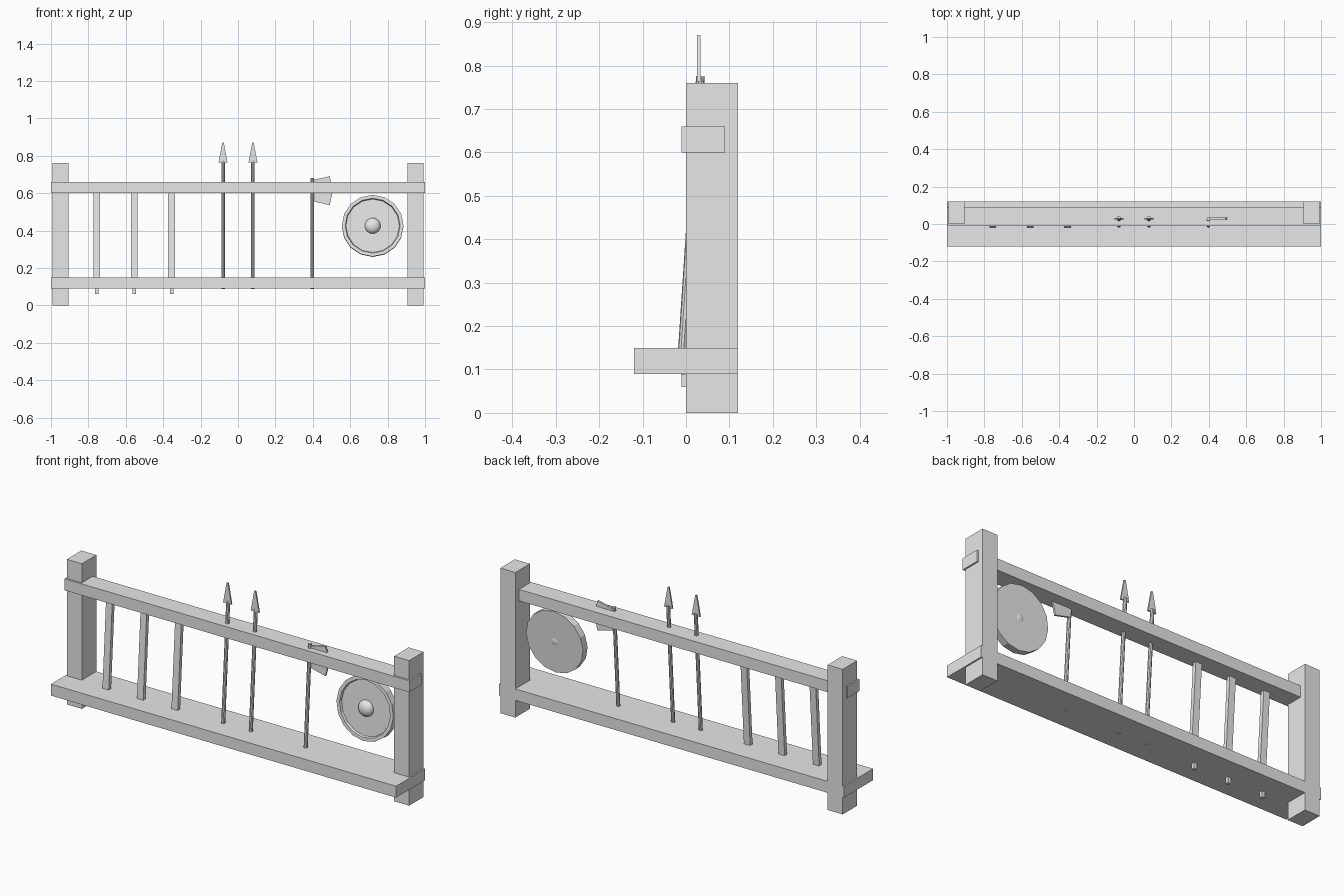
import bpy, bmesh, math
from mathutils import Vector, Matrix

cube = bpy.data.objects.get("Cube")
if cube:
    bpy.data.objects.remove(cube, do_unlink=True)

grey = bpy.data.materials.new("plain_grey")
grey.use_nodes = True
grey.diffuse_color = (0.8, 0.8, 0.8, 1)
grey.node_tree.nodes["Principled BSDF"].inputs["Base Color"].default_value = (0.8, 0.8, 0.8, 1)

SLOPE = 0.066                 # backward lean of everything on the rack
LEAN = -math.atan(SLOPE)


def lean_y(z):
    return -0.008 + SLOPE * (z - 0.15)


def finish(name, bm, matrix=Matrix()):
    bmesh.ops.recalc_face_normals(bm, faces=bm.faces)
    bm.transform(matrix)
    mesh = bpy.data.meshes.new(name)
    bm.to_mesh(mesh)
    bm.free()
    mesh.materials.append(grey)
    obj = bpy.data.objects.new(name, mesh)
    bpy.context.collection.objects.link(obj)
    return obj


def box(name, low, high, matrix=Matrix()):
    low, high = Vector(low), Vector(high)
    bm = bmesh.new()
    bmesh.ops.create_cube(bm, size=1)
    bm.transform(Matrix.Translation((low + high) / 2) @ Matrix.Diagonal((high - low).to_4d()))
    return finish(name, bm, matrix)


def plate(name, outline, y, thickness):
    """Extrude an x-z outline along y."""
    bm = bmesh.new()
    face = bm.faces.new([bm.verts.new((x, y - thickness / 2, z)) for x, z in outline])
    new = bmesh.ops.extrude_face_region(bm, geom=[face])["geom"]
    bmesh.ops.translate(bm, vec=(0, thickness, 0),
                        verts=[v for v in new if isinstance(v, bmesh.types.BMVert)])
    return finish(name, bm)


def shaft(name, x, bottom, top, radius=0.01):
    """Round pole along the leaning line."""
    a = Vector((x, lean_y(bottom), bottom))
    b = Vector((x, lean_y(top), top))
    bm = bmesh.new()
    bmesh.ops.create_cone(bm, cap_ends=True, segments=10, radius1=radius, radius2=radius,
                          depth=(b - a).length)
    return finish(name, bm, Matrix.Translation((a + b) / 2) @ Matrix.Rotation(LEAN, 4, "X"))


def lathe(name, profile, segments, matrix):
    """Spin a radius-depth profile about the y axis."""
    bm = bmesh.new()
    verts = [bm.verts.new((r, d, 0)) for r, d in profile]
    edges = [bm.edges.new(pair) for pair in zip(verts, verts[1:])]
    bmesh.ops.spin(bm, geom=verts + edges, cent=(0, 0, 0), axis=(0, 1, 0),
                   angle=math.tau, steps=segments)
    bmesh.ops.remove_doubles(bm, verts=bm.verts, dist=0.0001)
    return finish(name, bm, matrix)


# Frame
for side, label in ((1, "left"), (-1, "right")):
    x1, x2 = sorted((side * 0.905, side * 0.992))
    box(label + "_post", (x1, 0, 0), (x2, 0.12, 0.76))
box("base_plank", (-1, -0.12, 0.09), (1, 0.12, 0.15))
box("upper_rail", (-1, -0.01, 0.60), (1, 0.09, 0.66))

# Leaning blades with pegs through the plank
for i, x in enumerate((-0.755, -0.555, -0.355), 1):
    place = Matrix.Translation((x, lean_y(0.37), 0.37)) @ Matrix.Rotation(LEAN, 4, "X")
    box(f"blade_{i}", (-0.018, -0.01, -0.25), (0.018, 0.01, 0.26), place)
    box(f"blade_peg_{i}", (x - 0.009, -0.01, 0.06), (x + 0.009, 0.008, 0.14))

# Spears
for i, x in enumerate((-0.08, 0.08), 1):
    shaft(f"spear_shaft_{i}", x, 0.089, 0.775)
    plate(f"spear_head_{i}", [(x - 0.024, 0.763), (x + 0.024, 0.763), (x + 0.004, 0.87),
                              (x - 0.004, 0.87)], 0.029, 0.008)

# Axe
shaft("axe_handle", 0.398, 0.089, 0.68)
plate("axe_head", [(0.40, 0.67), (0.49, 0.69), (0.508, 0.615), (0.49, 0.535), (0.40, 0.557)],
      0.029, 0.01)

# Round shield with raised rim and domed boss
lean = Matrix.Translation((0.72, 0.04, 0.425)) @ Matrix.Rotation(LEAN, 4, "X")
lathe("shield", [(0, 0.02), (0.165, 0.02), (0.165, -0.018), (0.147, -0.018),
                 (0.143, -0.006), (0, -0.006)], 16, lean)
bm = bmesh.new()
bmesh.ops.create_uvsphere(bm, u_segments=20, v_segments=12, radius=0.042)
boss = finish("shield_boss", bm, lean @ Matrix.Translation((0, -0.006, 0))
              @ Matrix.Diagonal((1, 0.7, 1, 1)))
boss.data.shade_smooth()
